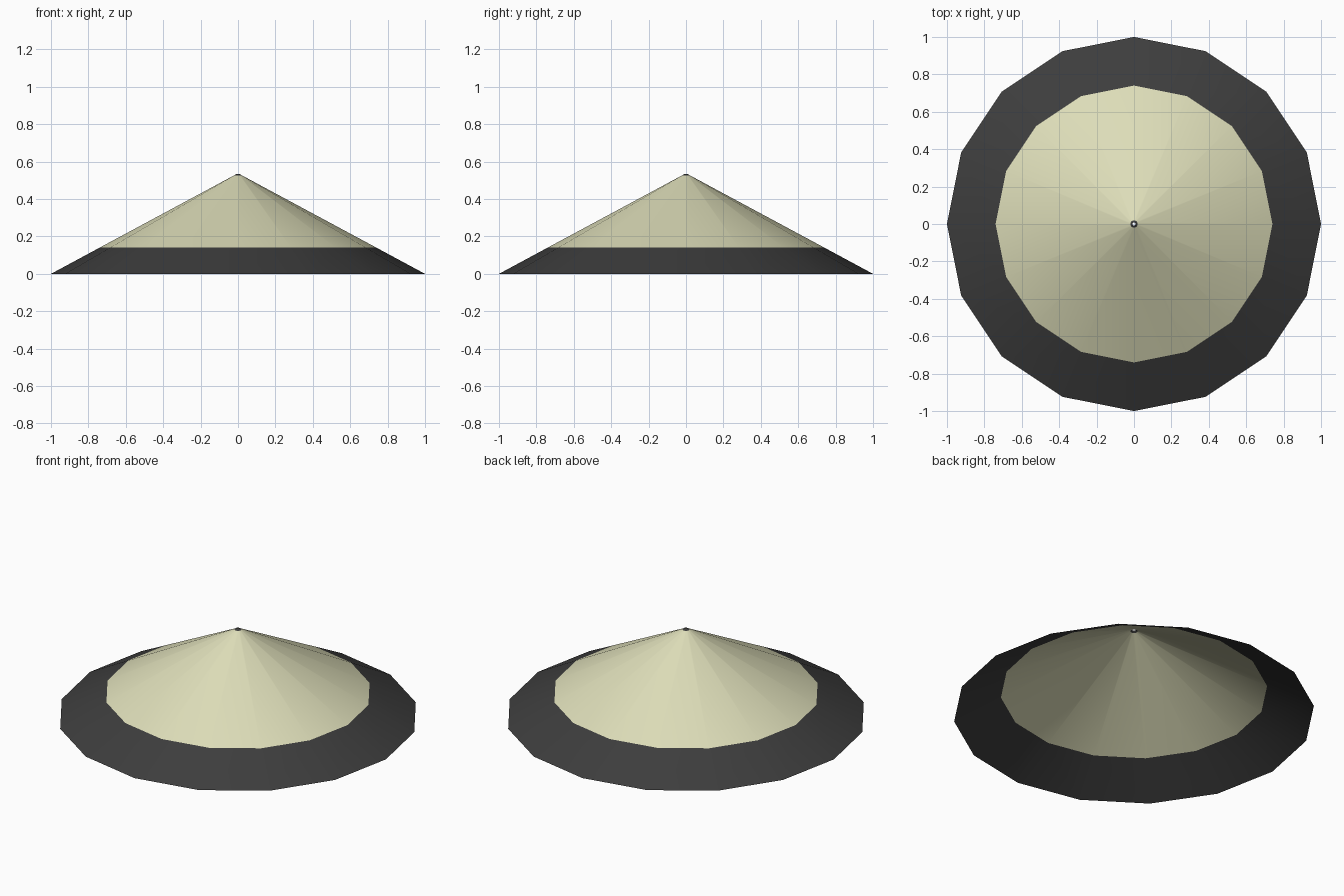
import bpy, bmesh, math

if "Cube" in bpy.data.objects:
    bpy.data.objects.remove(bpy.data.objects["Cube"])

SIDES = 16

def material(name, rgb):
    m = bpy.data.materials.new(name)
    m.diffuse_color = (*rgb, 1)
    m.use_nodes = True
    m.node_tree.nodes["Principled BSDF"].inputs["Base Color"].default_value = m.diffuse_color
    return m

cream = material("cream straw", (0.72, 0.72, 0.48))
dark = material("charcoal", (0.047, 0.047, 0.047))

def cone_band(name, mat, profile):
    """Open shell revolved from (radius, z) points listed from the bottom up."""
    bm = bmesh.new()
    rings = [[bm.verts.new((r * math.cos(2 * math.pi * i / SIDES),
                            r * math.sin(2 * math.pi * i / SIDES), z))
              for i in range(SIDES)] for r, z in profile]
    for low, high in zip(rings, rings[1:]):
        for i in range(SIDES):
            j = (i + 1) % SIDES
            bm.faces.new((low[i], low[j], high[j], high[i])).smooth = True
    me = bpy.data.meshes.new(name)
    bm.to_mesh(me)
    bm.free()
    me.materials.append(mat)
    ob = bpy.data.objects.new(name, me)
    bpy.context.collection.objects.link(ob)

# Dark brim, straw crown, and the small dark open ring at the peak
cone_band("hat_brim", dark, [(1.0, 0.0), (0.74, 0.14)])
cone_band("hat_crown", cream, [(0.74, 0.14), (0.02, 0.527)])
cone_band("peak_ring", dark, [(0.02, 0.527), (0.008, 0.535)])
